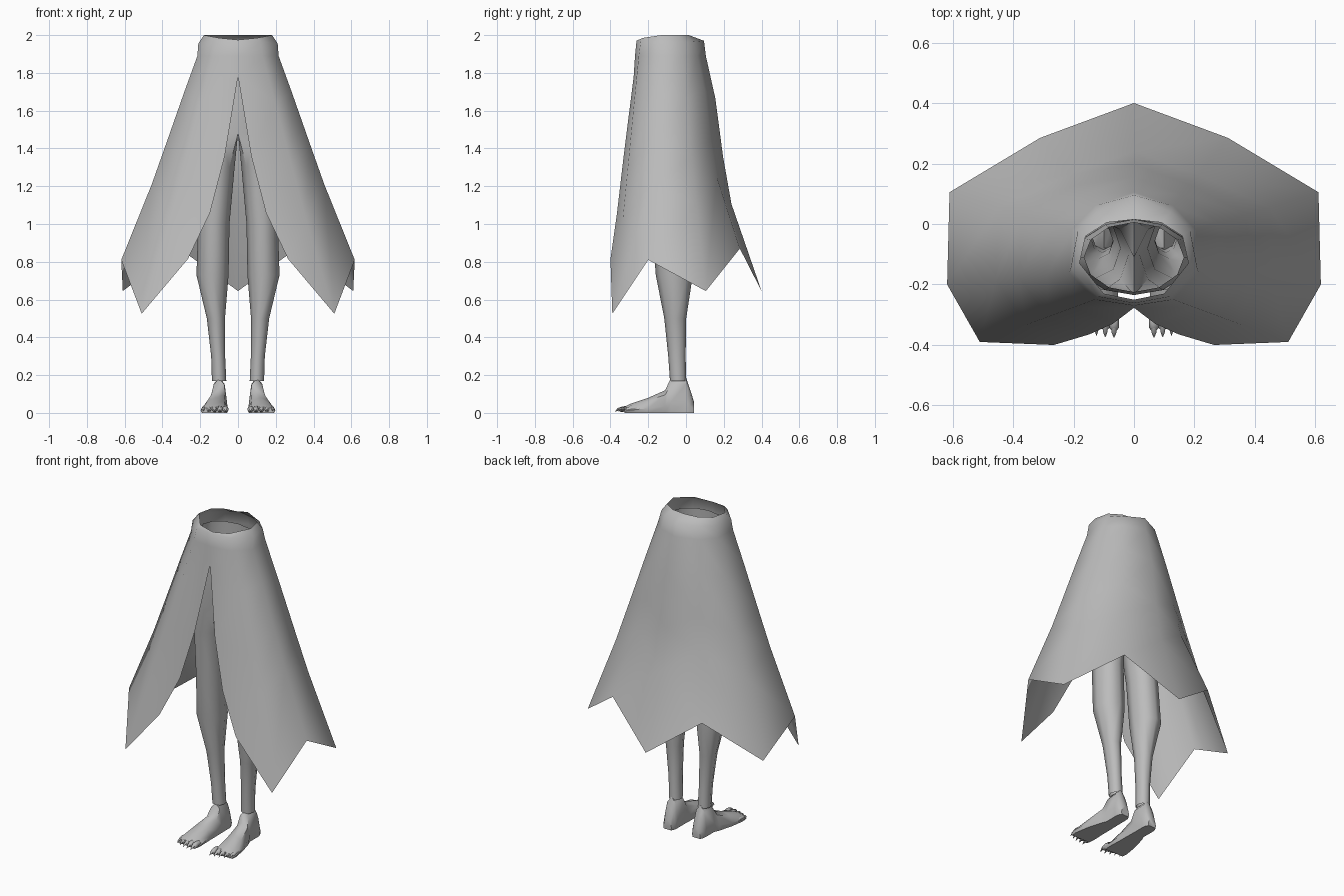
import bpy, bmesh, math

if "Cube" in bpy.data.objects:
    bpy.data.objects.remove(bpy.data.objects["Cube"], do_unlink=True)

grey = bpy.data.materials.new("plain grey")
grey.use_nodes = True
COLOUR = (0.5, 0.5, 0.5, 1)
grey.diffuse_color = COLOUR
grey.node_tree.nodes["Principled BSDF"].inputs["Base Color"].default_value = COLOUR


def loft(bm, rings, closed=True, cap_start=False, cap_end=False, skip=None):
    """Skin a list of point rings with quads; skip(i, j) leaves faces out."""
    rows = [[bm.verts.new(p) for p in ring] for ring in rings]
    n = len(rows[0])
    for i in range(len(rows) - 1):
        for j in range(n if closed else n - 1):
            if skip and skip(i, j):
                continue
            k = (j + 1) % n
            bm.faces.new((rows[i][j], rows[i][k], rows[i + 1][k], rows[i + 1][j]))
    if cap_start:
        bm.faces.new(rows[0])
    if cap_end:
        bm.faces.new(rows[-1])


def finish(bm, name, angle=50):
    """Turn one half into a mirrored, smooth-shaded object."""
    loose = [v for v in bm.verts if not v.link_faces]
    bmesh.ops.delete(bm, geom=loose, context='VERTS')
    bmesh.ops.recalc_face_normals(bm, faces=bm.faces[:])
    mesh = bpy.data.meshes.new(name)
    bm.to_mesh(mesh)
    bm.free()
    mesh.materials.append(grey)
    obj = bpy.data.objects.new(name, mesh)
    bpy.context.collection.objects.link(obj)
    mirror = obj.modifiers.new("Mirror", 'MIRROR')
    mirror.merge_threshold = 0.002
    bpy.ops.object.select_all(action='DESELECT')
    obj.select_set(True)
    bpy.context.view_layer.objects.active = obj
    bpy.ops.object.modifier_apply(modifier="Mirror")
    bpy.ops.object.shade_smooth_by_angle(angle=math.radians(angle))
    return obj


# Skirt: half columns run from back centre round to front centre
rim = [(0, .015, 2), (.09, .005, 2), (.16, -.04, 2), (.18, -.13, 2), (.1, -.23, 1.985), (0, -.25, 1.975)]
band = [(0, .095, 1.97), (.12, .04, 1.965), (.185, -.02, 1.96), (.21, -.15, 1.955), (.12, -.24, 1.965), (0, -.262, 1.97)]
waist = [(0, .105, 1.89), (.13, .06, 1.89), (.205, -.02, 1.89), (.215, -.16, 1.89), (.13, -.25, 1.89), (0, -.27, 1.89)]
hem = [(0, .4, .645), (.31, .285, .87), (.61, .105, .645), (.618, -.2, .81), (.51, -.39, .525), (.265, -.4, .815)]
slit = [(0, -.277, 1.78), (.07, -.33, 1.36), (.148, -.365, 1.06)]
drop = [.18, .43, .63]
flare_back = [.17, .31, .46]
flare_side = [.175, .41, .6]

rings = [rim, band, waist]
for i, t in enumerate(drop):
    ring = []
    for c in range(5):
        f = flare_back[i] if c < 2 else flare_side[i]
        (x, y, z), (hx, hy, hz) = waist[c], hem[c]
        ring.append((x + (hx - x) * f, y + (hy - y) * f, z + (hz - z) * t))
    rings.append(ring + [slit[i]])
rings.append(hem)
bm = bmesh.new()
loft(bm, rings, closed=False)
finish(bm, "skirt", 60)

# Legs and hips: z, centre x, centre y, radius x, radius y
leg = [(.17, .1, -.042, .038, .043), (.3, .105, -.048, .037, .046), (.5, .117, -.057, .048, .058),
       (.73, .135, -.062, .085, .098), (1, .128, -.08, .083, .1), (1.3, .112, -.1, .094, .115)]
hips = [(1.48, .195, .125), (1.7, .19, .125), (1.93, .165, .115)]
rings = []
for z, cx, cy, rx, ry in leg:
    angles = [math.radians(45 * k - 135) for k in range(8)]
    rings.append([(cx + rx * math.cos(a), cy + ry * math.sin(a), z) for a in angles])
for z, rx, ry in hips:
    angles = [math.radians(30 * k - 90) for k in range(7)]
    half = [(rx * math.cos(a), -.11 + ry * math.sin(a), z) for a in angles]
    rings.append(half + [(0, -.11, z)])
bm = bmesh.new()
loft(bm, rings, skip=lambda i, j: i >= len(leg) and j >= 6)
finish(bm, "legs", 60)

# Feet: y, centre x, half width, height of each cross-section
foot = [(.042, .1, .028, .06), (.02, .1, .04, .13), (0, .1, .042, .19), (-.08, .1, .042, .185),
        (-.11, .106, .05, .12), (-.2, .118, .064, .08), (-.29, .124, .074, .05), (-.325, .124, .07, .032)]
section = [(-.9, 0), (-1, .3), (-.7, .8), (0, 1), (.7, .8), (1, .3), (.9, 0)]
bm = bmesh.new()
loft(bm, [[(cx + w * u, y, h * v) for u, v in section] for y, cx, w, h in foot],
     cap_start=True, cap_end=True)
finish(bm, "feet", 50)

# Toes and claws: five short tapered tubes on each foot
bm_toe, bm_claw = bmesh.new(), bmesh.new()
for k in range(5):
    x = .066 + .029 * k
    tip = -.352 + .004 * k * k / 2
    r = .017 - .0012 * k

    def circle(y, z, radius):
        return [(x + radius * math.cos(a), y, max(0, z + radius * math.sin(a)))
                for a in (math.tau * s / 6 for s in range(6))]

    loft(bm_toe, [circle(tip + .06, .022, r * .8), circle(tip + .03, .022, r),
                  circle(tip + .008, .018, r * .95), circle(tip, .016, r * .5)], cap_end=True)
    loft(bm_claw, [circle(tip + .012, .024, r * .6), circle(tip - .008, .02, r * .45),
                   circle(tip - .024, .008, .001)], cap_end=True)
finish(bm_toe, "toes", 60)
finish(bm_claw, "claws", 60)
